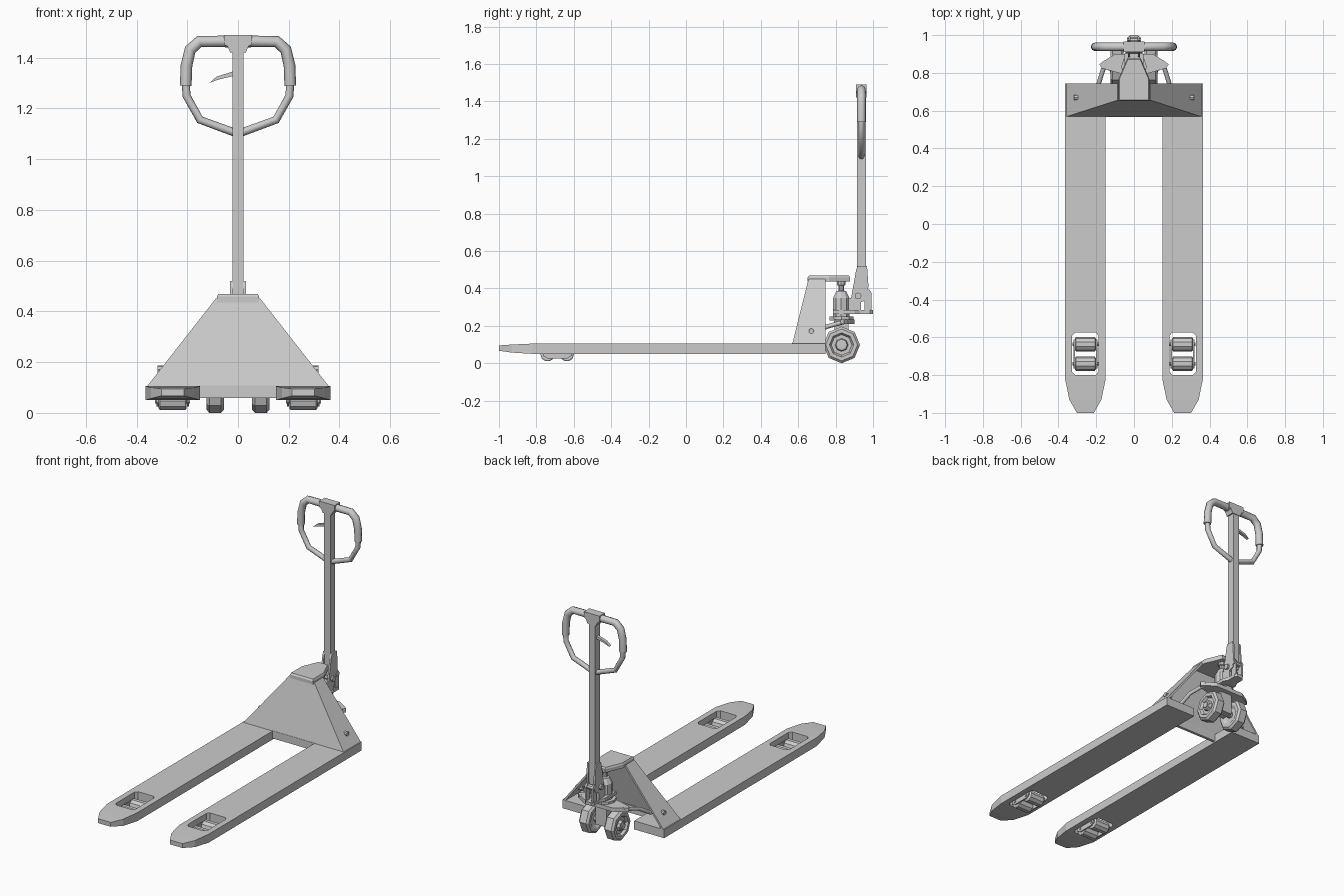
import bpy, bmesh, math
from mathutils import Vector

if "Cube" in bpy.data.objects:
    bpy.data.objects.remove(bpy.data.objects["Cube"])


def loft(name, sections, closed=True):
    """Skin matching point rings; closed rings get end caps."""
    bm = bmesh.new()
    rings = [[bm.verts.new(p) for p in s] for s in sections]
    n = len(rings[0])
    for a, b in zip(rings, rings[1:]):
        for i in range(n if closed else n - 1):
            j = (i + 1) % n
            bm.faces.new((a[i], a[j], b[j], b[i]))
    if closed:
        bm.faces.new(rings[0])
        bm.faces.new(rings[-1])
    bmesh.ops.recalc_face_normals(bm, faces=bm.faces)
    me = bpy.data.meshes.new(name)
    bm.to_mesh(me)
    bm.free()
    ob = bpy.data.objects.new(name, me)
    bpy.context.collection.objects.link(ob)
    return ob


def place(axis, u, v, w):
    return {'x': (w, u, v), 'y': (u, w, v), 'z': (u, v, w)}[axis]


def prism(name, pts, axis, a, b):
    return loft(name, [[place(axis, u, v, w) for u, v in pts] for w in (a, b)])


def box(name, x, y, z):
    return prism(name, [(x[0], y[0]), (x[1], y[0]), (x[1], y[1]), (x[0], y[1])], 'z', *z)


def lathe(name, axis, c, profile, n=8, turn=0.0):
    """Profile is (radius, position along axis); c is the centre in the other two axes."""
    return loft(name, [[place(axis, c[0] + r * math.cos(turn + math.tau * i / n),
                              c[1] + r * math.sin(turn + math.tau * i / n), w)
                        for i in range(n)] for r, w in profile])


def tube(name, pts, r):
    cu = bpy.data.curves.new(name, 'CURVE')
    cu.dimensions = '3D'
    cu.bevel_depth, cu.bevel_resolution, cu.use_fill_caps = r, 2, True
    sp = cu.splines.new('POLY')
    sp.points.add(len(pts) - 1)
    for p, q in zip(sp.points, pts):
        p.co = (*q, 1)
    ob = bpy.data.objects.new(name, cu)
    bpy.context.collection.objects.link(ob)
    return ob


def mirrored(half):
    """Complete a left-right symmetric outline from its right half."""
    return half + [(-u, v) for u, v in reversed(half)]


# forks with tapered tips and roller openings
for s, side in ((-1, 'left'), (1, 'right')):
    cx = s * 0.2575
    fork = loft('fork_' + side, [[(cx - h, y, z0), (cx + h, y, z0), (cx + h, y, z1), (cx - h, y, z1)]
                for y, h, z0, z1 in ((-1, .045, .067, .095), (-.93, .085, .057, .1),
                                     (-.82, .1075, .05, .105), (.745, .1075, .05, .105))])
    hole = [(cx + a * x, b * y - .687) for a, b, flip in
            ((1, 1, 0), (-1, 1, 1), (-1, -1, 0), (1, -1, 1))
            for x, y in (((.07, .095), (.055, .112)) if not flip else ((.055, .112), (.07, .095)))]
    cutter = prism('fork_cutter_' + side, hole, 'z', 0, .2)
    cutter.hide_render = True
    cutter.hide_set(True)
    mod = fork.modifiers.new('opening', 'BOOLEAN')
    mod.operation, mod.object, mod.solver = 'DIFFERENCE', cutter, 'EXACT'

    # paired load rollers and their bogie plates
    for i, y in enumerate((-.74, -.637)):
        lathe(f'load_roller_{side}_{i}', 'x', (y, .047),
              [(.03, cx - .055), (.038, cx - .05), (.038, cx + .05), (.03, cx + .055)], 10)
        lathe(f'roller_axle_{side}_{i}', 'x', (y, .047), [(.01, cx - .069), (.01, cx + .069)])
    for t in (-1, 1):
        e = sorted((cx + t * .056, cx + t * .064))
        prism(f'bogie_plate_{side}_{t}', [(-.765, .04), (-.74, .025), (-.637, .025), (-.612, .04),
              (-.612, .06), (-.637, .072), (-.74, .072), (-.765, .06)], 'x', *e)

    # lift linkage arm and side bolt
    tube('lift_arm_' + side, [(s * .15, .86, .225), (s * .185, .75, .195), (s * .2, .64, .13)], .012)
    lathe('tower_bolt_' + side, 'x', (.67, .172), [(.014, s * .27), (.014, s * .318)], 8)

    # steering wheel: chamfered tyre with recessed rim and hub
    w0, w1 = s * .055, s * .125
    lathe('steer_wheel_' + side, 'x', (.832, .098),
          [(.045, w0 + s * .012), (.065, w0), (.085, w0), (.098, w0 + s * .012), (.098, w1 - s * .012),
           (.085, w1), (.065, w1), (.055, w1 - s * .015), (.035, w1 - s * .015),
           (.03, w1 + s * .002), (.018, w1 + s * .004)], 8, math.pi / 8 * 4)

    # handle lower loop and grip
    Y = .938
    tube('handle_loop_' + side, [(0, Y, 1.1), (s * .15, Y, 1.155), (s * .203, Y, 1.25),
                                 (s * .206, Y, 1.31)], .016)
    tube('handle_grip_' + side, [(s * .04, Y, 1.464), (s * .152, Y, 1.464), (s * .188, Y, 1.432),
                                 (s * .203, Y, 1.37), (s * .206, Y, 1.29)], .023)
    # handle pivot cheeks
    prism('pivot_cheek_' + side, [(.91, .5), (.918, .52), (.968, .52), (.975, .42), (.972, .34),
          (.93, .325), (.882, .345)], 'x', s * .02, s * .032)

# tower: sloped front and side plates
tower = loft('tower', [[(-x, .745, z), (-x, y, z), (x, y, z), (x, .745, z)]
                       for x, y, z in ((.362, .567, .1), (.088, .655, .45))], False)
sol = tower.modifiers.new('plate', 'SOLIDIFY')
sol.thickness, sol.use_even_offset = .012, True
sol.offset = -1 if tower.data.polygons[1].normal.y < 0 else 1
box('cross_plate', (-.16, .16), (.567, .585), (.058, .107))

# tower cap with chamfered top
loft('tower_cap', [[(x * k, .76 + (y - .76) * k, z) for x, y in
     mirrored([(.083, .65), (.083, .765), (.035, .878)])]
     for z, k in ((.436, 1), (.458, 1), (.468, .94))])

# hydraulic pump, base plate and rear pedal roller
lathe('pump', 'z', (0, .83), [(.046, .24), (.046, .35), (.028, .385), (.016, .388), (.016, .415),
                              (.024, .418), (.024, .44)], 10)
prism('pump_base', mirrored([(.05, .785), (.05, .9), (.033, .93), (.033, .985), (.02, 1.0)]),
      'z', .264, .284)
box('pump_block', (-.03, .03), (.87, .935), (.28, .35))
for s in (-1, 1):
    prism(f'rear_lug_{s}', [(.955, .28), (.993, .28), (.993, .375), (.98, .395), (.955, .395)],
          'x', s * .018, s * .028)
lathe('pedal_roller', 'x', (.972, .37), [(.016, -.036), (.016, .036)])
lathe('handle_pivot', 'x', (.92, .36), [(.018, -.045), (.018, .045)])

# lift yoke, turntable and axle carrier
prism('lift_yoke', mirrored([(.05, .79), (.17, .825), (.183, .845), (.165, .86), (.1, .9)]),
      'z', .21, .235)
lathe('turntable', 'z', (0, .832), [(.068, .228), (.068, .25)], 10)
box('axle_carrier', (-.04, .04), (.795, .87), (.08, .215))
lathe('wheel_axle', 'x', (.832, .098), [(.02, -.135), (.02, .135)])

# handle shaft, head bracket and release lever
box('handle_shaft', (-.022, .022), (.914, .962), (.34, 1.485))
prism('handle_head', mirrored([(.03, 1.42), (.042, 1.445), (.055, 1.452), (.055, 1.49)]),
      'y', .91, .966)
prism('release_lever', [(-.113, 1.3), (-.085, 1.325), (0, 1.352), (0, 1.332), (-.08, 1.313)],
      'y', .928, .948)
